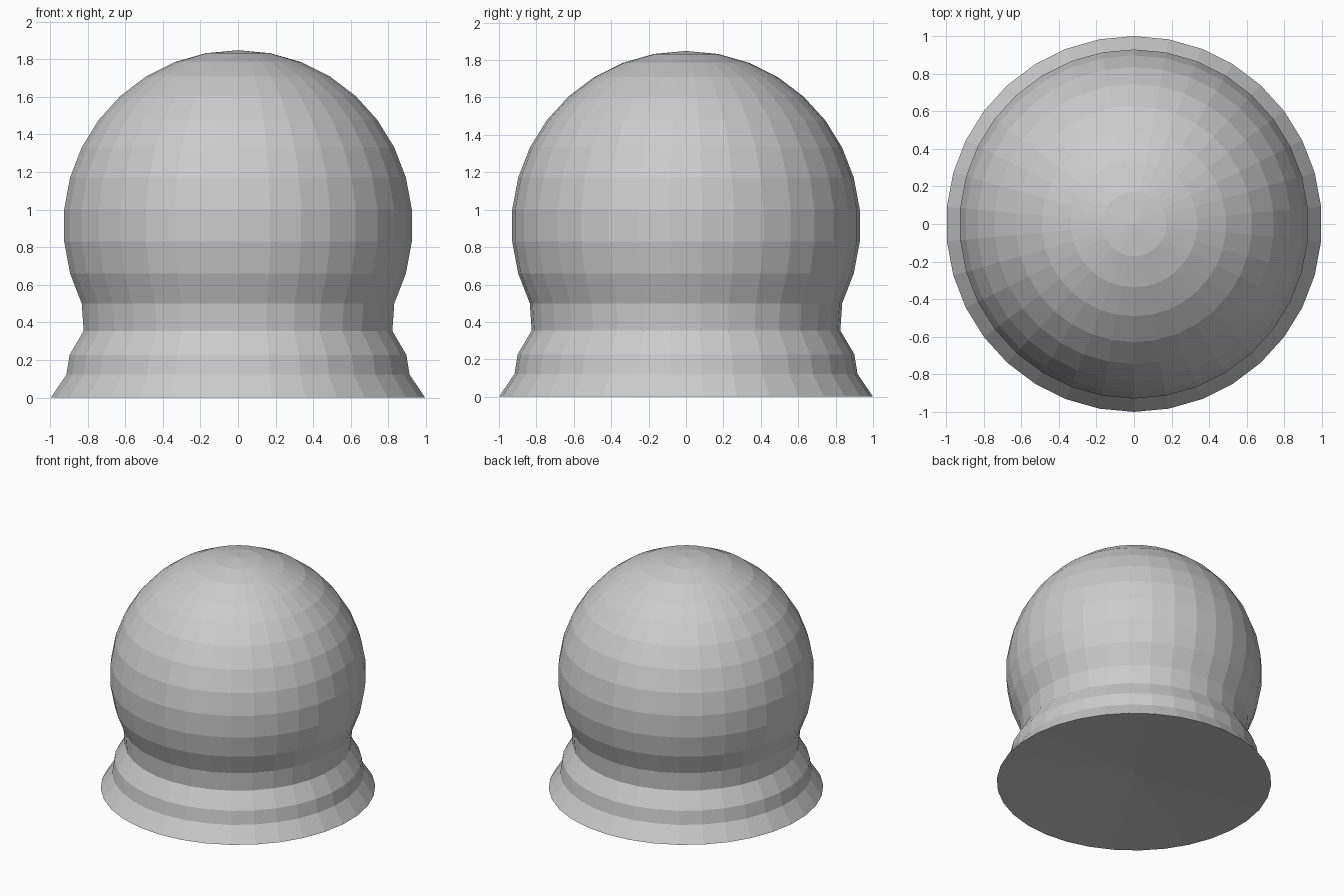
import bpy
import bmesh
from math import sin, cos, pi

cube = bpy.data.objects.get("Cube")
if cube:
    bpy.data.objects.remove(cube, do_unlink=True)

SEGMENTS = 34
RADIUS = 0.933
CENTRE_Z = 0.9155
HOLLOW = 0.07
STEP = 2 * pi / SEGMENTS

# One plain grey material
grey = bpy.data.materials.new("plain grey")
grey.use_nodes = True
colour = (0.6, 0.6, 0.6, 1)
grey.diffuse_color = colour
grey.node_tree.nodes["Principled BSDF"].inputs["Base Color"].default_value = colour

# Flared foot, from the floor up to the neck
profile = [(1.0, 0.0), (0.917, 0.122), (0.9, 0.227), (0.825, 0.354)]
# Round dome above the neck
for k in range(-3, 8):
    angle = (k + 0.5) * STEP
    profile.append((RADIUS * cos(angle), CENTRE_Z + RADIUS * sin(angle)))

# Lathe the profile into rings, with a corner pointing front and back
bm = bmesh.new()
rings = [[bm.verts.new((r * sin(i * STEP), r * cos(i * STEP), z))
          for i in range(SEGMENTS)] for r, z in profile]
# The underside is slightly hollow
bottom = bm.verts.new((0, 0, HOLLOW))
top = bm.verts.new((0, 0, CENTRE_Z + RADIUS))

for i in range(SEGMENTS):
    j = (i + 1) % SEGMENTS
    for low, high in zip(rings, rings[1:]):
        bm.faces.new((low[i], low[j], high[j], high[i]))
    bm.faces.new((bottom, rings[0][j], rings[0][i]))
    bm.faces.new((top, rings[-1][i], rings[-1][j]))
bmesh.ops.recalc_face_normals(bm, faces=bm.faces)

# Flat shaded dome with its foot
mesh = bpy.data.meshes.new("dome_on_flared_foot")
bm.to_mesh(mesh)
bm.free()
mesh.materials.append(grey)
dome = bpy.data.objects.new("dome_on_flared_foot", mesh)
bpy.context.collection.objects.link(dome)
